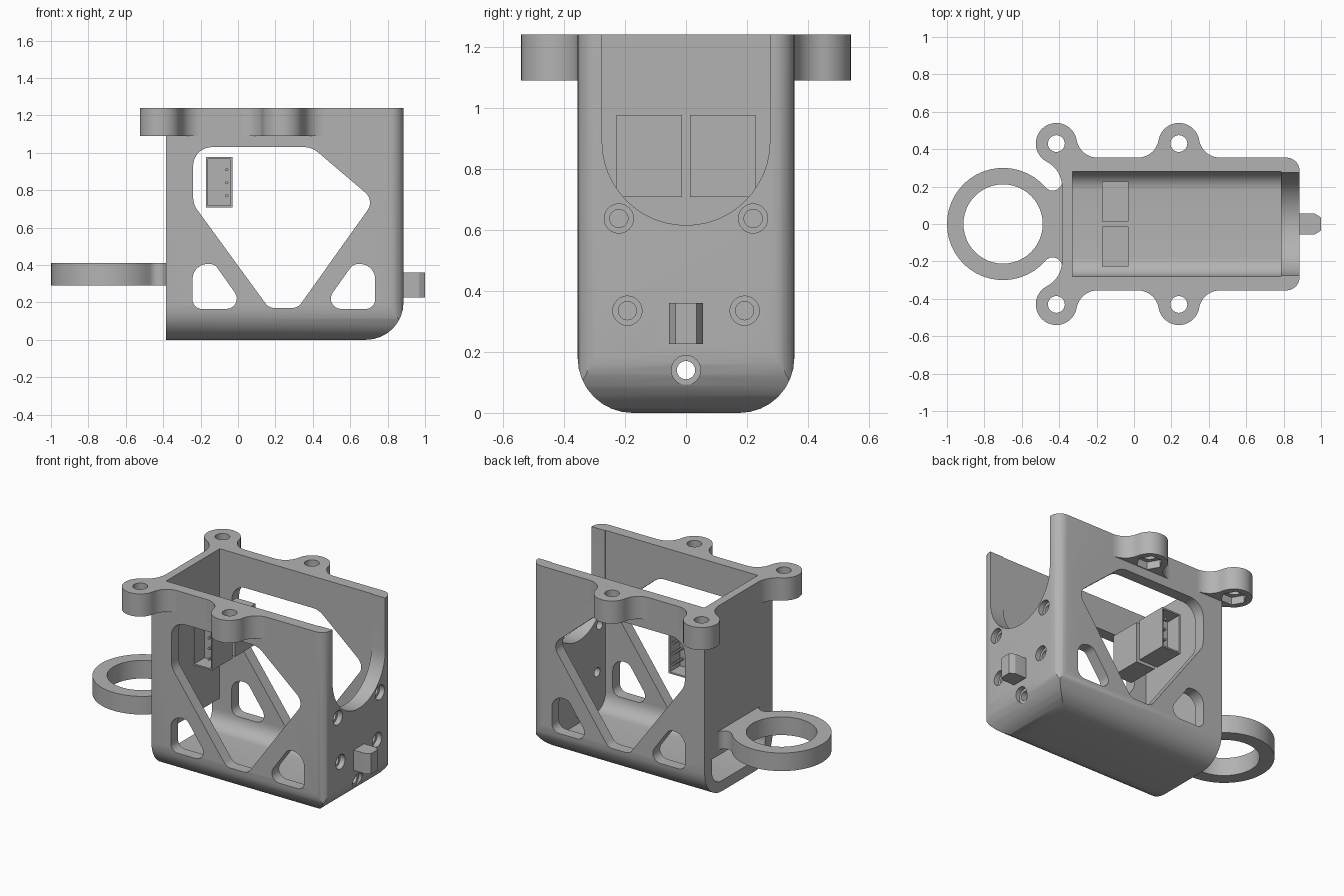
import bpy, bmesh
from math import atan2, cos, sin, tan, pi, sqrt
from mathutils import Vector

cube = bpy.data.objects.get("Cube")
if cube:
    bpy.data.objects.remove(cube, do_unlink=True)

GREY = (0.45, 0.45, 0.45, 1)
grey = bpy.data.materials.new("plain grey")
grey.use_nodes = True
grey.diffuse_color = GREY
grey.node_tree.nodes["Principled BSDF"].inputs["Base Color"].default_value = GREY


# ---- helpers ----
def arc(c, r, a, b, n=12):
    return [(c[0] + r * cos(a + (b - a) * i / n), c[1] + r * sin(a + (b - a) * i / n))
            for i in range(n + 1)]


def rounded(corners, n=8):
    """Polygon from (x, y, corner radius) triples."""
    out = []
    for i, (x, y, r) in enumerate(corners):
        p = Vector((x, y))
        if r == 0:
            out.append((x, y))
            continue
        u = (Vector(corners[i - 1][:2]) - p).normalized()
        v = (Vector(corners[(i + 1) % len(corners)][:2]) - p).normalized()
        half = u.angle(v) / 2
        c = p + (u + v).normalized() * r / sin(half)
        a, b = [p + w * r / tan(half) - c for w in (u, v)]
        a0, a1 = atan2(a.y, a.x), atan2(b.y, b.x)
        sweep = (a1 - a0 + pi) % (2 * pi) - pi
        out += arc(c, r, a0, a0 + sweep, n)
    return out


def rect(x0, x1, y0, y1, r0=0, r1=0, r2=0, r3=0):
    return rounded([(x0, y0, r0), (x1, y0, r1), (x1, y1, r2), (x0, y1, r3)])


def circle(x, y, r, n=32):
    return arc((x, y), r, 0, 2 * pi, n)[:-1]


def prism(name, pts, axis, lo, hi):
    """Extrude a 2D outline along an axis."""
    place = {"x": lambda p, h: (h, p[0], p[1]),
             "y": lambda p, h: (p[0], h, p[1]),
             "z": lambda p, h: (p[0], p[1], h)}[axis]
    bm = bmesh.new()
    face = bm.faces.new([bm.verts.new(place(p, lo)) for p in pts])
    ext = bmesh.ops.extrude_face_region(bm, geom=[face])
    move = Vector(place((0, 0), hi - lo))
    bmesh.ops.translate(bm, vec=move, verts=[g for g in ext["geom"]
                                             if isinstance(g, bmesh.types.BMVert)])
    bmesh.ops.recalc_face_normals(bm, faces=bm.faces)
    mesh = bpy.data.meshes.new(name)
    bm.to_mesh(mesh)
    bm.free()
    mesh.materials.append(grey)
    ob = bpy.data.objects.new(name, mesh)
    bpy.context.collection.objects.link(ob)
    return ob


def activate(ob):
    bpy.ops.object.select_all(action='DESELECT')
    ob.select_set(True)
    bpy.context.view_layer.objects.active = ob


def combine(ob, other, how):
    mod = ob.modifiers.new("join", 'BOOLEAN')
    mod.operation, mod.solver, mod.object = how, 'EXACT', other
    activate(ob)
    bpy.ops.object.modifier_apply(modifier=mod.name)
    bpy.data.objects.remove(other, do_unlink=True)


def fillet(c, r, n, t, d, f):
    """Concave arc from a wall at distance d behind c onto the circle; also the contact angle."""
    c, n, t = Vector(c), Vector(n), Vector(t)
    uc = sqrt((r + f) ** 2 - (f - d) ** 2)
    end = atan2(d - f, -uc)
    end -= 2 * pi if end > 0 else 0
    pts = [c + t * u + n * (v - d) for u, v in arc((uc, f), f, -pi / 2, end)]
    return [tuple(p) for p in pts], atan2(*reversed(pts[-1] - c))


def ear(c, r, side_a, side_b):
    """Round ear whose two sides blend into walls, counter-clockwise."""
    start, a = fillet(c, r, *side_a)
    stop, b = fillet(c, r, *side_b)
    if b < a:
        b += 2 * pi
    return start + arc(c, r, a, b, 36)[1:-1] + stop[::-1]


# ---- housing: three rounded outlines intersected ----
body = prism("housing", rect(-.355, .355, 0, 1.24, .18, .18), "x", -.385, .885)
combine(body, prism("side", rect(-.385, .885, 0, 1.24, 0, .2), "y", -.6, .6), 'INTERSECT')
combine(body, prism("plan", rect(-.385, .885, -.355, .355, 0, .07, .07), "z", -.1, 1.4), 'INTERSECT')

# ---- mounting lugs, ring and latch knob ----
X, Y = (1, 0), (0, 1)
NX, NY = (-1, 0), (0, -1)
lug_spots = [(-.415, .43), (.24, .43)]
corner_lug = ear(lug_spots[0], .11, (Y, X, .075, .113), (NX, NY, .03, .149))
corner_lug += [(-.35, corner_lug[-1][1]), (-.35, .3), (corner_lug[0][0], .3)]
side_lug = ear(lug_spots[1], .11, (Y, X, .075, .113), (Y, NX, .075, .113))
side_lug += [(side_lug[-1][0], .3), (side_lug[0][0], .3)]
for pts in (corner_lug, side_lug):
    for s in (1, -1):
        combine(body, prism("lug", [(x, y * s) for x, y in pts], "z", 1.09, 1.24), 'UNION')

ring = ear((-.7, 0), .3, (NX, Y, .315, .05), (NX, NY, .315, .05))
ring += [(-.35, ring[-1][1]), (-.35, ring[0][1])]
combine(body, prism("ring", ring, "z", .29, .41), 'UNION')
combine(body, prism("ring_hole", circle(-.7, 0, .212, 48), "z", .2, .5), 'DIFFERENCE')

knob = rounded([(.85, -.055, 0), (.968, -.055, .01), (1, -.035, 0),
                (1, .035, 0), (.968, .055, .01), (.85, .055, 0)], 3)
combine(body, prism("knob", knob, "z", .225, .36), 'UNION')

# ---- cavity, end opening and cable notch ----
cavity = prism("cavity", rect(-.28, .28, .07, 1.4, .1, .1), "x", -.33, .785)
combine(body, cavity, 'DIFFERENCE')
combine(body, prism("opening", rect(-.28, .28, .07, .25, .1, .1), "x", -.5, -.2), 'DIFFERENCE')
notch = arc((0, .89), .275, pi, 2 * pi, 24) + [(.275, 1.4), (-.275, 1.4)]
combine(body, prism("notch", notch, "x", .7, 1), 'DIFFERENCE')

# ---- windows through both side walls ----
main = rounded([(-.24, 1.03, .1), (.395, 1.03, .12), (.73, .745, .07),
                (.32, .17, .06), (.165, .17, .06), (-.24, .725, .12)])
small = rounded([(-.243, .165, .05), (.045, .165, .055), (-.125, .405, .05), (-.243, .405, .08)])
for pts in (main, small, [(.49 - x, z) for x, z in small]):
    combine(body, prism("window", pts, "y", -.6, .6), 'DIFFERENCE')

# ---- screw holes with counterbores in the end wall ----
for y, z in ((0, .14), (-.22, .637), (.22, .637), (-.192, .335), (.192, .335)):
    combine(body, prism("hole", circle(y, z, .03, 24), "x", .7, 1.1), 'DIFFERENCE')
    combine(body, prism("bore", circle(y, z, .048, 24), "x", .85, 1.1), 'DIFFERENCE')

# ---- lug bolt holes with hex nut pockets below ----
for x, y in lug_spots:
    for s in (1, -1):
        combine(body, prism("bolt", circle(x, y * s, .045, 24), "z", 1, 1.4), 'DIFFERENCE')
        combine(body, prism("nut", circle(x, y * s, .08, 6), "z", 1, 1.14), 'DIFFERENCE')

activate(body)
bpy.ops.object.shade_smooth_by_angle(angle=pi / 6)

# ---- pair of sockets inside, each open outward with three pins ----
for side, s in (("back", 1), ("front", -1)):
    lo, hi = sorted((s * .013, s * .227))
    socket = prism(side + "_socket", rect(-.17, -.03, .707, .977), "y", lo, hi)
    a, b = sorted((s * .12, s * .3))
    combine(socket, prism("recess", rect(-.16, -.04, .717, .967), "y", a, b), 'DIFFERENCE')
    for i in range(3):
        a, b = sorted((s * .11, s * .22))
        prism(f"{side}_pin_{i + 1}", circle(-.06, .77 + .07 * i, .009, 8), "y", a, b)
